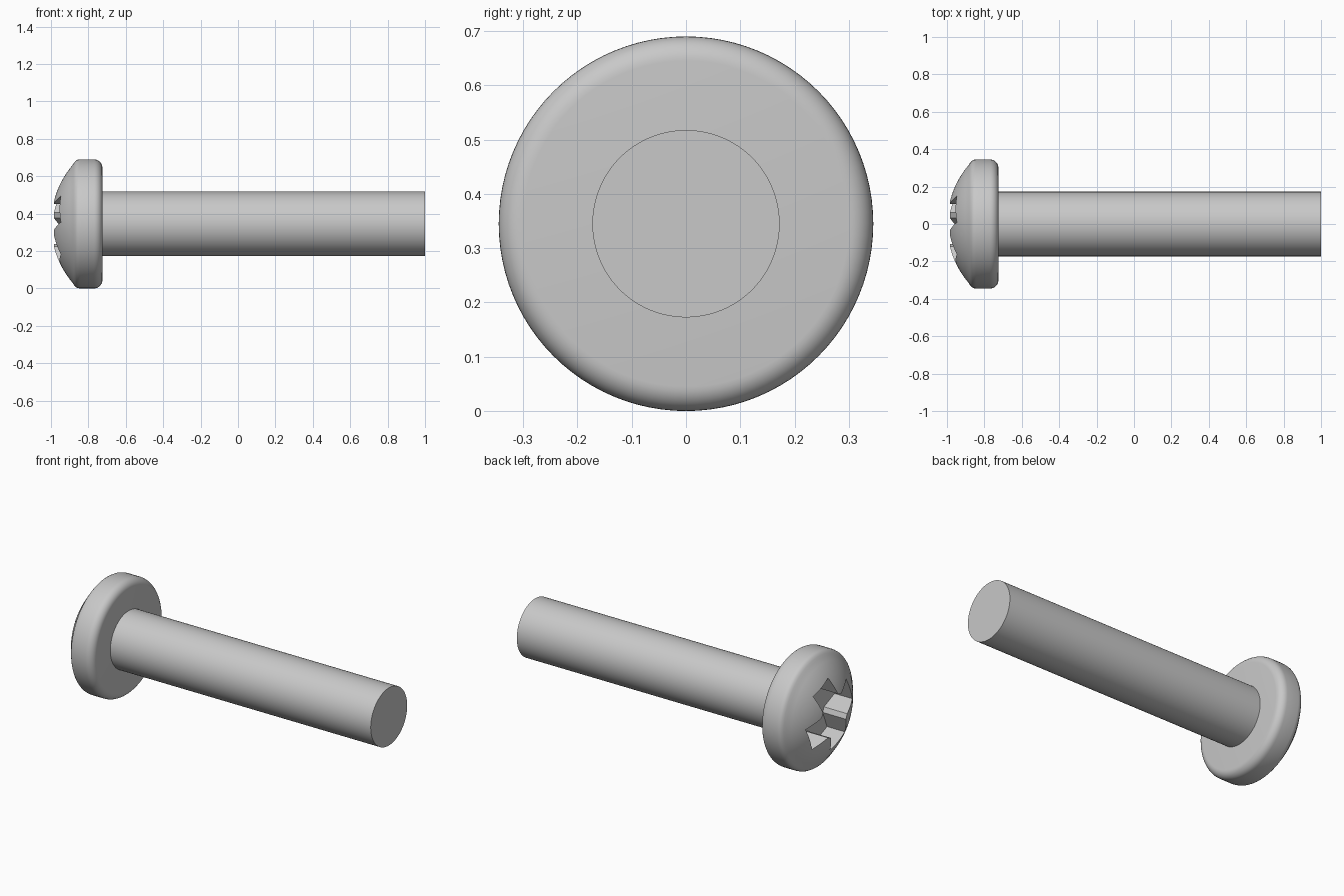
import bpy
import bmesh
from math import sin, cos, pi, radians, sqrt

if "Cube" in bpy.data.objects:
    bpy.data.objects.remove(bpy.data.objects["Cube"])

AXIS_Z = 0.345      # height of the long axis
SIDES = 96

steel = bpy.data.materials.new("light grey steel")
steel.use_nodes = True
grey = (0.58, 0.58, 0.58, 1)
steel.diffuse_color = grey
steel.node_tree.nodes["Principled BSDF"].inputs["Base Color"].default_value = grey


def make_object(name, bm):
    bmesh.ops.recalc_face_normals(bm, faces=bm.faces)
    mesh = bpy.data.meshes.new(name)
    bm.to_mesh(mesh)
    bm.free()
    mesh.materials.append(steel)
    obj = bpy.data.objects.new(name, mesh)
    bpy.context.collection.objects.link(obj)
    obj.location.z = AXIS_Z
    return obj


def activate(obj):
    bpy.ops.object.select_all(action='DESELECT')
    obj.select_set(True)
    bpy.context.view_layer.objects.active = obj


def lathe(name, profile):
    """Revolve (x, radius) points around the x axis and cap both ends."""
    bm = bmesh.new()
    rings = []
    for x, r in profile:
        angles = [2 * pi * i / SIDES for i in range(SIDES)]
        rings.append([bm.verts.new((x, r * cos(a), r * sin(a))) for a in angles])
    for a, b in zip(rings, rings[1:]):
        for i in range(SIDES):
            j = (i + 1) % SIDES
            bm.faces.new((a[i], a[j], b[j], b[i]))
    bm.faces.new(rings[0])
    bm.faces.new(rings[-1])
    return make_object(name, bm)


# Shaft
shaft = lathe("shaft", [(-0.74, 0.1725), (1, 0.1725)])

# Domed head: spherical face, rounded shoulder, straight rim, rear fillet
R = 0.487
dome = [(-1 + R - sqrt(R * R - r * r), r) for r in [0.315 * i / 14 for i in range(1, 15)]]
shoulder = [(-0.877, 0.327), (-0.868, 0.337), (-0.858, 0.343), (-0.845, 0.345)]
fillet = [(-0.77 + 0.045 * sin(t), 0.30 + 0.045 * cos(t))
          for t in [pi / 2 * i / 8 for i in range(9)]]
head = lathe("head", dome + shoulder + fillet)

# Cross recess with chamfered inner corners
half, reach, chamfer, tilt = 0.076, 0.207, 0.022, radians(-22.5)
bm = bmesh.new()
outline = []
for k in range(4):
    a = tilt + k * pi / 2
    for d, n in ((half + chamfer, -half), (reach, -half), (reach, half), (half + chamfer, half)):
        outline.append(bm.verts.new((-1.1, d * cos(a) - n * sin(a), d * sin(a) + n * cos(a))))
base = bm.faces.new(outline)
extruded = bmesh.ops.extrude_face_region(bm, geom=[base], use_keep_orig=True)
moved = [v for v in extruded["geom"] if isinstance(v, bmesh.types.BMVert)]
bmesh.ops.translate(bm, verts=moved, vec=(0.27, 0, 0))
cutter = make_object("recess_cutter", bm)
cutter.hide_render = True

cut = head.modifiers.new("cross recess", 'BOOLEAN')
cut.operation = 'DIFFERENCE'
cut.solver = 'EXACT'
cut.object = cutter
activate(head)
bpy.ops.object.modifier_apply(modifier=cut.name)
bpy.data.objects.remove(cutter)

# Smooth round surfaces, crisp edges
for obj in (shaft, head):
    activate(obj)
    bpy.ops.object.shade_smooth_by_angle(angle=radians(30))
